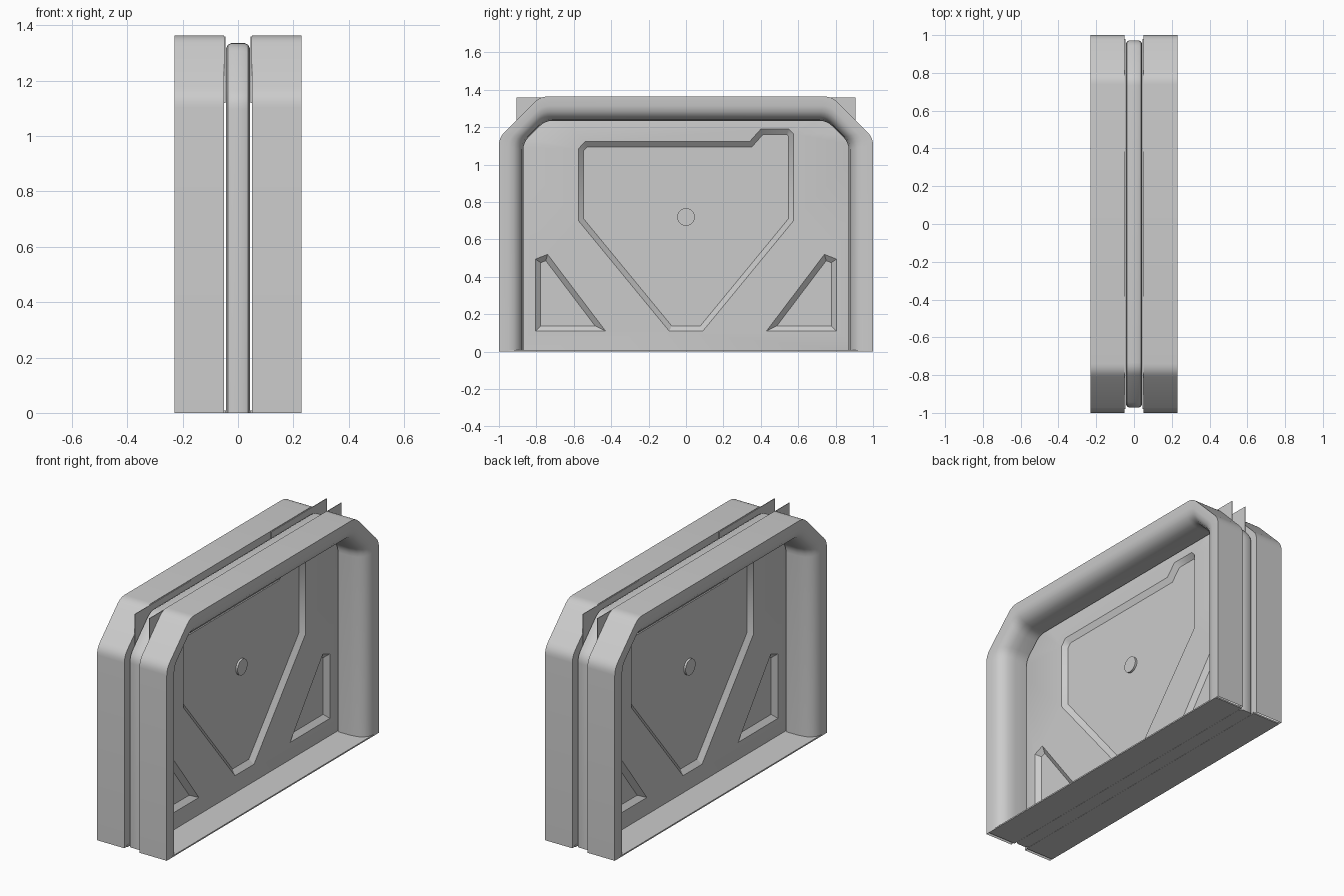
import bpy, bmesh, math
from mathutils import Matrix, Vector

if "Cube" in bpy.data.objects:
    bpy.data.objects.remove(bpy.data.objects["Cube"])

grey = bpy.data.materials.new("plain grey")
grey.use_nodes = True
COLOUR = (0.6, 0.6, 0.6, 1)
grey.diffuse_color = COLOUR
grey.node_tree.nodes["Principled BSDF"].inputs["Base Color"].default_value = COLOUR


def arch(inset):
    """Arch outline in y, z: chamfered top with softened corners."""
    w, h, c = 1 - inset, 1.364 - inset, 0.22 - 0.8 * inset
    path = [Vector(p) for p in
            [(-w, 0), (-w, h - c), (c - w, h), (w - c, h), (w, h - c), (w, 0)]]
    pts = [path[0]]
    for a, b, c2 in zip(path, path[1:], path[2:]):
        start, end = b + (a - b).normalized() * 0.04, b + (c2 - b).normalized() * 0.04
        for i in range(5):
            t = i / 4
            pts.append(start * (1 - t) ** 2 + b * 2 * t * (1 - t) + end * t * t)
    return pts + [path[-1]]


def ring(bm, pts, x):
    return [bm.verts.new((x, p[0], p[1])) for p in pts]


def bridge(bm, a, b, closed=False):
    n = len(a)
    for i in range(n if closed else n - 1):
        j = (i + 1) % n
        bm.faces.new((a[i], a[j], b[j], b[i]))


def inset_points(pts, d):
    """Move every side of a clockwise polygon inwards by d."""
    out = []
    for i, p in enumerate(pts):
        a = (p - pts[i - 1]).normalized()
        b = (pts[(i + 1) % len(pts)] - p).normalized()
        na, nb = Vector((a.y, -a.x)), Vector((b.y, -b.x))
        out.append(p + (na + nb) * d / (1 + na.dot(nb)))
    return out


def finish(bm, name, both_sides=True):
    """Copy the half to the other side by a half turn and make the object."""
    if both_sides:
        copy = bmesh.ops.duplicate(bm, geom=bm.verts[:] + bm.edges[:] + bm.faces[:])
        verts = [g for g in copy["geom"] if isinstance(g, bmesh.types.BMVert)]
        bmesh.ops.rotate(bm, verts=verts, cent=(0, 0, 0),
                         matrix=Matrix.Rotation(math.pi, 3, 'Z'))
    bmesh.ops.remove_doubles(bm, verts=bm.verts, dist=0.0001)
    bmesh.ops.recalc_face_normals(bm, faces=bm.faces)
    mesh = bpy.data.meshes.new(name)
    bm.to_mesh(mesh)
    bm.free()
    mesh.materials.append(grey)
    obj = bpy.data.objects.new(name, mesh)
    bpy.context.collection.objects.link(obj)
    bpy.ops.object.select_all(action='DESELECT')
    obj.select_set(True)
    bpy.context.view_layer.objects.active = obj
    bpy.ops.object.shade_smooth_by_angle(angle=math.radians(32))
    return obj


# Outer frames: arch swept through a rounded section
bm = bmesh.new()
section = [(0, .05), (0, .23), (.05, .23), (.08, .223), (.105, .205),
           (.122, .175), (.13, .13), (.13, .05)]
loops = [ring(bm, arch(d), x) for d, x in section]
for a, b in zip(loops, loops[1:] + loops[:1]):
    bridge(bm, a, b)
finish(bm, "frames")

# Door leaf: rounded rim and a face with sunken panels
bm = bmesh.new()
rim = [(.028, 0), (.028, .025), (.034, .037), (.046, .043)]
loops = [ring(bm, arch(d), x) for d, x in rim]
for a, b in zip(loops, loops[1:]):
    bridge(bm, a, b)
face = loops[-1]
bm.faces.new([l[0] for l in loops] + [l[-1] for l in reversed(loops)])

main_panel = [(-.575, 1.085), (-.54, 1.123), (.34, 1.123), (.4, 1.19), (.55, 1.19),
              (.575, 1.165), (.575, .7), (.09, .11), (-.09, .11), (-.575, .7)]
corner_panel = [(-.805, .495), (-.74, .52), (-.43, .11), (-.805, .11)]
mirrored = [(-y, z) for y, z in reversed(corner_panel)]


def edges_of(loop):
    found = []
    for i, v in enumerate(loop):
        pair = (loop[i - 1], v)
        found.append(bm.edges.get(pair) or bm.edges.new(pair))
    return found


border = edges_of(face)
for shape in (main_panel, corner_panel, mirrored):
    pts = [Vector(p) for p in shape]
    top = ring(bm, pts, .043)
    low = ring(bm, inset_points(pts, .028), .018)
    border += edges_of(top)
    bridge(bm, top, low, closed=True)
    bm.faces.new(low)
bmesh.ops.triangle_fill(bm, edges=border, use_beauty=True, normal=(1, 0, 0))
finish(bm, "door_leaf")

# Round buttons in the middle of the door
bm = bmesh.new()
bmesh.ops.create_cone(bm, cap_ends=True, segments=32, radius1=.047, radius2=.047, depth=.02,
                      matrix=Matrix.Translation((.02, 0, .72)) @ Matrix.Rotation(math.pi / 2, 4, 'Y'))
finish(bm, "door_buttons")

# Thin corner plates between the frames and the door
bm = bmesh.new()
plate = [(.38, 1.36), (.905, 1.36), (.905, 1.12), (.875, 1.12), (.76, 1.25), (.38, 1.25)]
for side in (1, -1):
    pts = [(y * side, z) for y, z in plate]
    inner, outer = ring(bm, pts, .046), ring(bm, pts, .05)
    bridge(bm, inner, outer, closed=True)
    bm.faces.new(inner)
    bm.faces.new(outer)
finish(bm, "corner_plates")

# Sills across the foot of each frame
bm = bmesh.new()
bmesh.ops.create_cube(bm, size=1, matrix=Matrix.Translation((.137, 0, .004))
                      @ Matrix.Diagonal((.186, 1.96, .008, 1)))
finish(bm, "sills")
